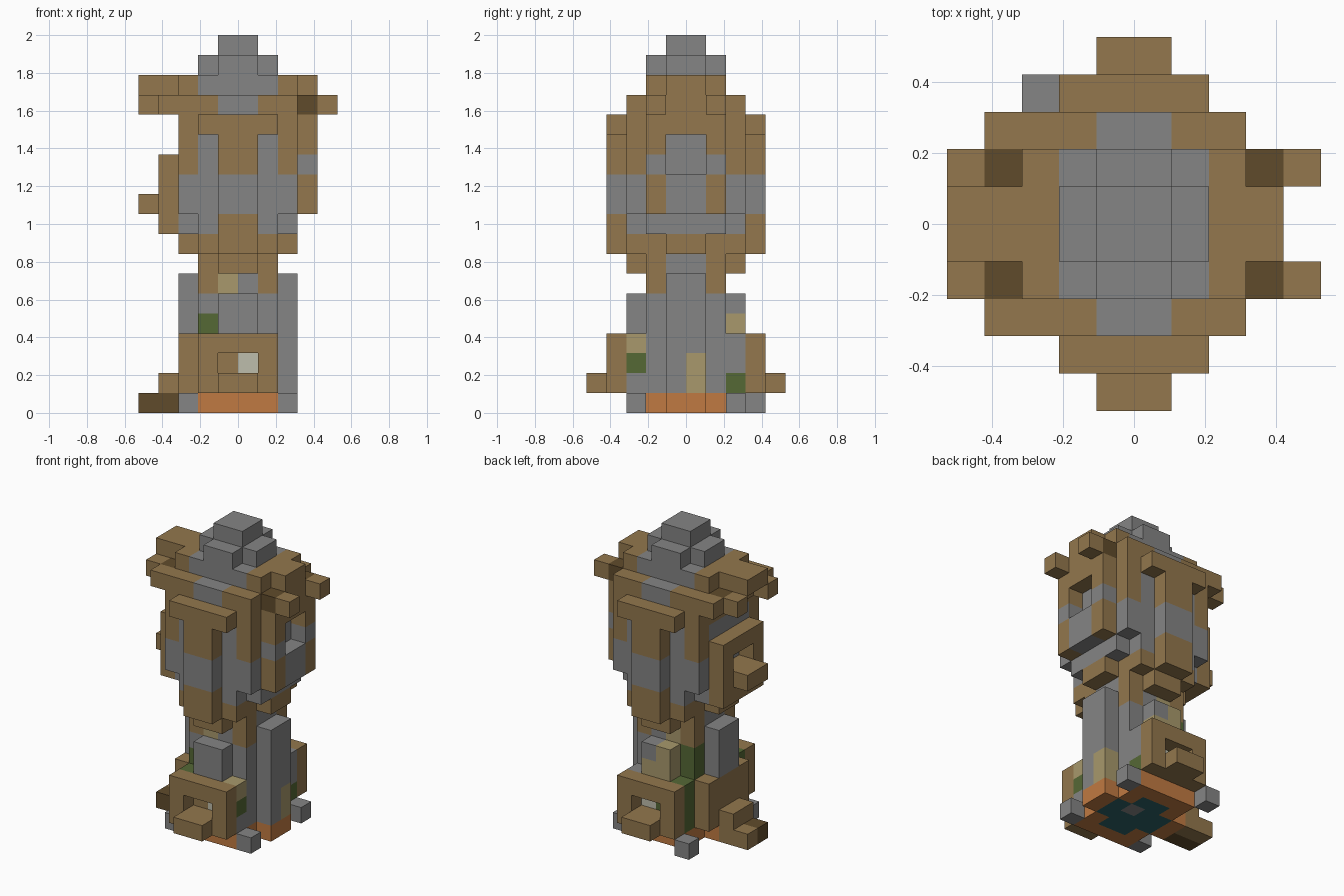
import bpy
import bmesh
from mathutils import Vector

cube = bpy.data.objects.get("Cube")
if cube:
    bpy.data.objects.remove(cube, do_unlink=True)

UNIT = 2 / 19  # edge of one block


def linear(c):
    c /= 255
    return ((c + 0.055) / 1.055) ** 2.4 if c > 0.04 else c / 12.92


def material(name, *rgb):
    mat = bpy.data.materials.new(name)
    colour = [linear(c) for c in rgb] + [1]
    mat.use_nodes = True
    mat.diffuse_color = colour
    mat.node_tree.nodes["Principled BSDF"].inputs["Base Color"].default_value = colour
    return mat


materials = [
    material("wood", 147, 119, 77),
    material("stone", 133, 133, 133),
    material("dark_wood", 96, 75, 43),
    material("clay", 192, 122, 66),
    material("sand", 168, 153, 108),
    material("moss", 85, 104, 53),
    material("pale_glass", 190, 189, 172),
    material("water", 45, 100, 105),
]
WOOD, STONE, DARK, CLAY, SAND, MOSS, PALE, WATER = range(len(materials))
cells = {}


def box(part, colour, xs, ys, zs):
    """Fill a range of blocks; later boxes replace earlier ones."""
    for x in range(*xs):
        for y in range(*ys):
            for z in range(*zs):
                cells[x, y, z] = (part, colour)


def core(part, colour, hx, hy, low, high):
    """Box centred on the vertical axis."""
    box(part, colour, (-hx, hx), (-hy, hy), (low, high))


def block(part, colour, x, y, z, height=1):
    box(part, colour, (x, x + 1), (y, y + 1), (z, z + height))


def cut(xs, ys, zs):
    for x in range(*xs):
        for y in range(*ys):
            for z in range(*zs):
                cells.pop((x, y, z), None)


MID = (-1, 1)
WIDE = (-2, 2)

# Base slab with a pool seen from below
core("base", CLAY, 2, 3, 0, 1)
core("base", CLAY, 3, 1, 0, 1)
core("base", WATER, 2, 1, 0, 1)
core("base", WATER, 1, 2, 0, 1)
block("base", STONE, 0, 0, 0)

# Loose corner stones
for x, y in ((-3, -3), (2, -3), (2, 2), (-3, 3)):
    block("corner_stones", STONE, x, y, 0)

# Lower trunk
core("trunk", STONE, 2, 3, 1, 4)
core("trunk", STONE, 2, 2, 4, 6)
core("trunk", WOOD, 2, 2, 6, 7)
core("trunk", STONE, 2, 1, 6, 7)
for y in (-2, 1):
    block("trunk", SAND, -1, y, 6)
    block("trunk", STONE, 0, y, 6)
block("trunk", SAND, 1, -3, 3)
block("trunk", MOSS, 1, -3, 2)
block("trunk", MOSS, 1, 2, 1)
block("trunk", MOSS, -2, -2, 4)
block("trunk", MOSS, -2, 2, 1, 3)
block("trunk", MOSS, -2, 1, 4, 2)
block("trunk", MOSS, -2, -3, 2, 2)

# Stone pilasters on both sides
box("left_pilaster", STONE, (2, 3), MID, (1, 7))
block("left_pilaster", SAND, 2, 0, 1, 2)
box("right_pilaster", STONE, (-3, -2), MID, (4, 7))

# Front and back window boxes, each with a sill and a stone cap
for part, wall, sill, inner in (("front_window", -4, -5, -3), ("back_window", 3, 4, 2)):
    box(part, WOOD, WIDE, (wall, wall + 1), (1, 4))
    box(part, WOOD, MID, (sill, sill + 1), (1, 2))
    cut(MID, (wall, wall + 1), (2, 3))
    block("trunk", PALE, 0, inner, 2)
    block("trunk", WOOD if inner < 0 else MOSS, -1, inner, 2)
    box(part + "_cap", STONE, MID, (inner, inner + 1), (4, 6))
box("back_window_cap", SAND, (-1, 0), (2, 3), (4, 6))
block("back_window_cap", SAND, 0, 2, 4)

# Side porch with step
box("porch", WOOD, (-3, -2), WIDE, (1, 4))
box("porch", WOOD, (-4, -3), MID, (1, 2))
box("porch_step", DARK, (-5, -3), (-1, 0), (0, 1))
box("porch_step", WOOD, (-5, -3), (0, 1), (0, 1))

# Flared neck under the upper room
core("neck", WOOD, 2, 2, 7, 8)
core("neck", WOOD, 1, 3, 7, 8)
box("neck", STONE, WIDE, MID, (7, 8))
core("neck", WOOD, 2, 3, 8, 9)
core("neck", WOOD, 3, 1, 8, 9)

# Upper room: stone band, stone panels, wooden corners and top
core("upper_room", STONE, 2, 3, 9, 10)
core("upper_room", STONE, 3, 2, 9, 10)
core("upper_room", STONE, 3, 3, 10, 14)
for x in (-3, 2):
    for y in (-3, 2):
        block("upper_room", WOOD, x, y, 12, 2)
core("upper_room", WOOD, 3, 3, 14, 15)

# T-shaped timber posts at front and back
for part, y in (("front_post", -4), ("back_post", 3)):
    span = (y, y + 1)
    box(part, WOOD, MID, span, (8, 14))
    box(part, STONE, MID, span, (10, 12))
    box(part, WOOD, WIDE, span, (14, 15))

# Left window frame of the upper room
box("left_frame", WOOD, (3, 4), WIDE, (10, 15))
box("left_frame", STONE, (3, 4), WIDE, (12, 13))
box("left_frame", STONE, (3, 4), MID, (10, 12))
cut((3, 4), MID, (12, 14))

# Right bay window of the upper room
box("right_bay", WOOD, (-4, -3), WIDE, (9, 13))
cut((-4, -3), MID, (11, 12))
box("right_bay", WOOD, (-5, -4), MID, (10, 11))

# Eaves, beam ends and roof
box("eaves", WOOD, (-4, 3), (-3, 3), (15, 16))
box("eaves", STONE, MID, (-3, 3), (15, 16))
box("eaves", WOOD, (3, 4), MID, (15, 16))
for y in (-2, 1):
    for inner, outer in ((-4, -5), (3, 4)):
        block("beam_ends", DARK, inner, y, 15)
        block("beam_ends", WOOD, outer, y, 15)
core("roof", WOOD, 3, 2, 16, 17)
box("roof", WOOD, (-5, 4), MID, (16, 17))
core("roof", STONE, 2, 2, 16, 17)
core("roof_cap", STONE, 2, 1, 17, 18)
core("roof_cap", STONE, 1, 2, 17, 18)
core("roof_tip", STONE, 1, 1, 18, 19)


def build(part):
    """Mesh the exposed block faces of one part."""
    bm = bmesh.new()
    for cell, (owner, colour) in cells.items():
        if owner != part:
            continue
        for axis in range(3):
            for side in (0, 1):
                near = list(cell)
                near[axis] += 2 * side - 1
                if tuple(near) in cells:
                    continue
                u, v = Vector(), Vector()
                u[(axis + 1) % 3] = v[(axis + 2) % 3] = 1
                start = Vector(cell)
                start[axis] += side
                ring = [start, start + u, start + u + v, start + v]
                if not side:
                    ring.reverse()
                face = bm.faces.new([bm.verts.new(p * UNIT) for p in ring])
                face.material_index = colour
    bmesh.ops.remove_doubles(bm, verts=bm.verts, dist=UNIT / 100)
    mesh = bpy.data.meshes.new(part)
    bm.to_mesh(mesh)
    bm.free()
    for mat in materials:
        mesh.materials.append(mat)
    bpy.context.collection.objects.link(bpy.data.objects.new(part, mesh))


for part in sorted({owner for owner, colour in cells.values()}):
    build(part)
